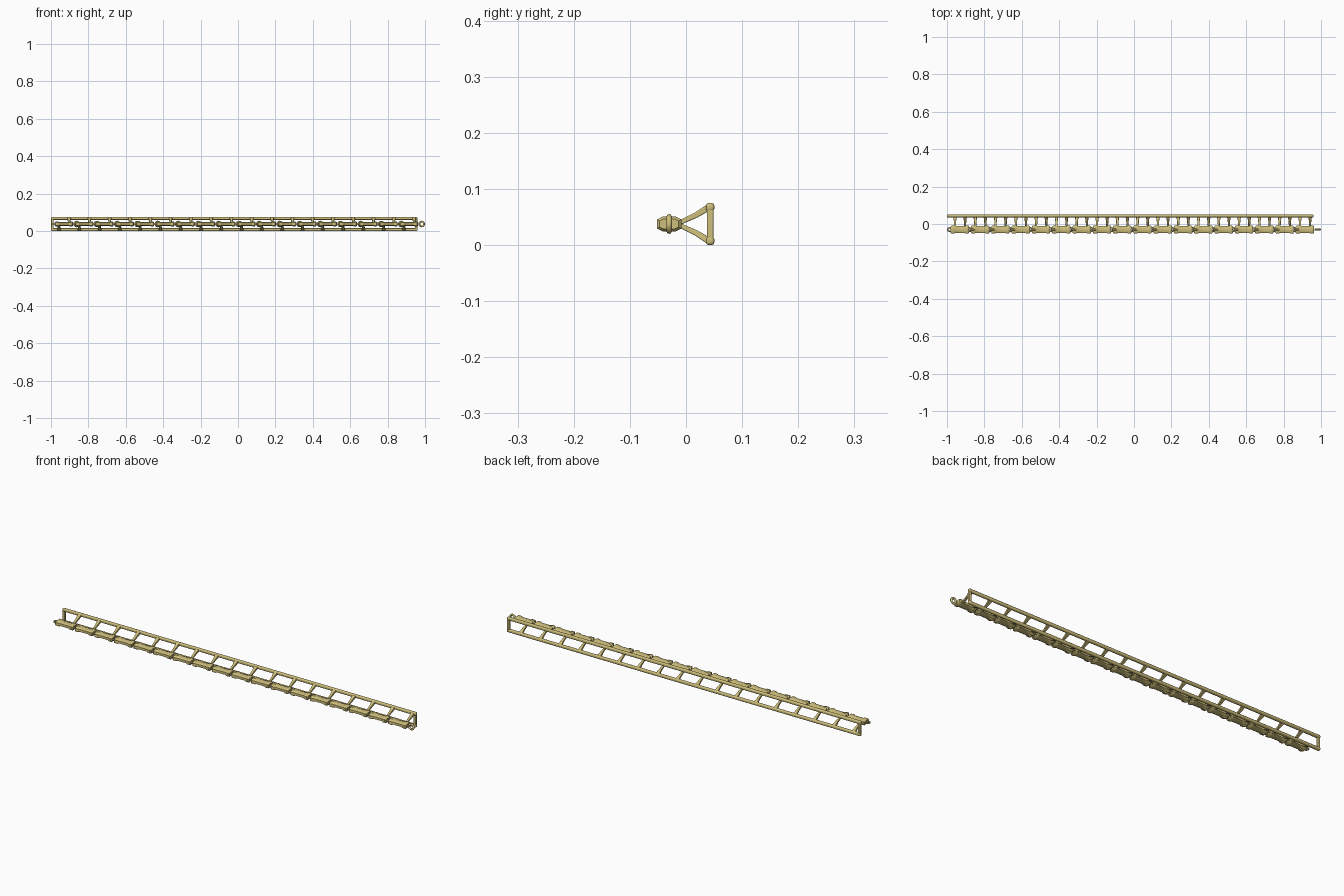
import bpy, bmesh, math
from mathutils import Vector, Matrix

if "Cube" in bpy.data.objects:
    bpy.data.objects.remove(bpy.data.objects["Cube"])

mat = bpy.data.materials.new("brass")
mat.diffuse_color = (0.62, 0.52, 0.2, 1)
mat.use_nodes = True
mat.node_tree.nodes["Principled BSDF"].inputs["Base Color"].default_value = mat.diffuse_color

ZC = 0.0375          # mid height
YB, YF = 0.043, -0.03  # rail plane and link centre line
N, STEP = 18, 0.1085


def finish(name, bm, bevel=0.0):
    bmesh.ops.recalc_face_normals(bm, faces=bm.faces)
    me = bpy.data.meshes.new(name)
    bm.to_mesh(me)
    bm.free()
    ob = bpy.data.objects.new(name, me)
    bpy.context.collection.objects.link(ob)
    me.materials.append(mat)
    if bevel:
        m = ob.modifiers.new("bevel", 'BEVEL')
        m.width = bevel
        m.segments = 3
    bpy.ops.object.select_all(action='DESELECT')
    ob.select_set(True)
    bpy.context.view_layer.objects.active = ob
    bpy.ops.object.shade_smooth_by_angle(angle=math.radians(40))
    return ob


def box(bm, lo, hi):
    lo, hi = Vector(lo), Vector(hi)
    m = Matrix.Translation((lo + hi) / 2) @ Matrix.Diagonal((*(hi - lo), 1))
    bmesh.ops.create_cube(bm, size=1, matrix=m)


def loft(bm, loops):
    rings = [[bm.verts.new(p) for p in l] for l in loops]
    n = len(rings[0])
    for a, b in zip(rings, rings[1:]):
        for i in range(n):
            j = (i + 1) % n
            bm.faces.new((a[i], a[j], b[j], b[i]))
    bm.faces.new(rings[0])
    bm.faces.new(rings[-1])


def ring(bm, centre, R, r, flat):
    # torus lying flat (axis z) or upright (axis y)
    grid = []
    for i in range(20):
        a = math.tau * i / 20
        row = []
        for k in range(10):
            b = math.tau * k / 10
            d, h = R + r * math.cos(b), r * math.sin(b)
            u, v = d * math.cos(a), d * math.sin(a)
            p = Vector((u, v, h) if flat else (u, h, v))
            row.append(bm.verts.new(Vector(centre) + p))
        grid.append(row)
    for i in range(20):
        for k in range(10):
            i2, k2 = (i + 1) % 20, (k + 1) % 10
            bm.faces.new((grid[i][k], grid[i2][k], grid[i2][k2], grid[i][k2]))


# back frame: two long rails and end posts
for name, z in (("lower_rail", 0.0075), ("upper_rail", 0.0675)):
    bm = bmesh.new()
    box(bm, (-1, YB - 0.0075, z - 0.0075), (0.96, YB + 0.0075, z + 0.0075))
    finish(name, bm, 0.005)
for name, x in (("left_end_post", -0.9925), ("right_end_post", 0.9525)):
    bm = bmesh.new()
    box(bm, (x - 0.0065, YB - 0.006, 0.006), (x + 0.0065, YB + 0.006, 0.069))
    finish(name, bm, 0.003)

# tapered struts, alternating from the lower and the upper rail
for name, s, x0 in (("lower_struts", -1, -0.957), ("upper_struts", 1, -0.903)):
    bm = bmesh.new()
    for i in range(N):
        x = x0 + i * STEP
        loops = []
        for y, z, w, t in ((0.041, ZC + s * 0.030, 0.010, 0.006),
                           (0.018, ZC + s * 0.016, 0.0065, 0.005),
                           (-0.014, ZC + s * 0.001, 0.005, 0.004)):
            n = Vector((0, -0.5 * s, 0.85)) * t
            c = Vector((x, y, z))
            e = Vector((w, 0, 0))
            loops.append([c - e - n, c + e - n, c + e + n, c - e + n])
        loft(bm, loops)
    finish(name, bm, 0.002)

# front row of links: flared bodies with a flat eye on the left and upright eye on the right
bodies, flat_eyes, upright_eyes = bmesh.new(), bmesh.new(), bmesh.new()
SECTION = ((-1, -0.6), (-0.55, -1), (0.55, -1), (1, -0.6),
           (1, 0.6), (0.55, 1), (-0.55, 1), (-1, 0.6))
for i in range(N):
    x = -0.98 + i * STEP
    loops = []
    for dx, hy, hz in ((0, 0.017, 0.009), (0.005, 0.022, 0.013), (0.018, 0.022, 0.013),
                       (0.025, 0.018, 0.010), (0.075, 0.018, 0.010),
                       (0.082, 0.022, 0.013), (0.093, 0.022, 0.013), (0.098, 0.017, 0.009)):
        loops.append([(x + dx, YF + a * hy, ZC + b * hz) for a, b in SECTION])
    loft(bodies, loops)
    ring(flat_eyes, (x - 0.007, YF, ZC), 0.0095, 0.0035, True)
    ring(upright_eyes, (x + 0.098 + 0.0195, YF, ZC), 0.0125, 0.005, False)
finish("link_bodies", bodies)
finish("flat_link_eyes", flat_eyes)
finish("upright_link_eyes", upright_eyes)
